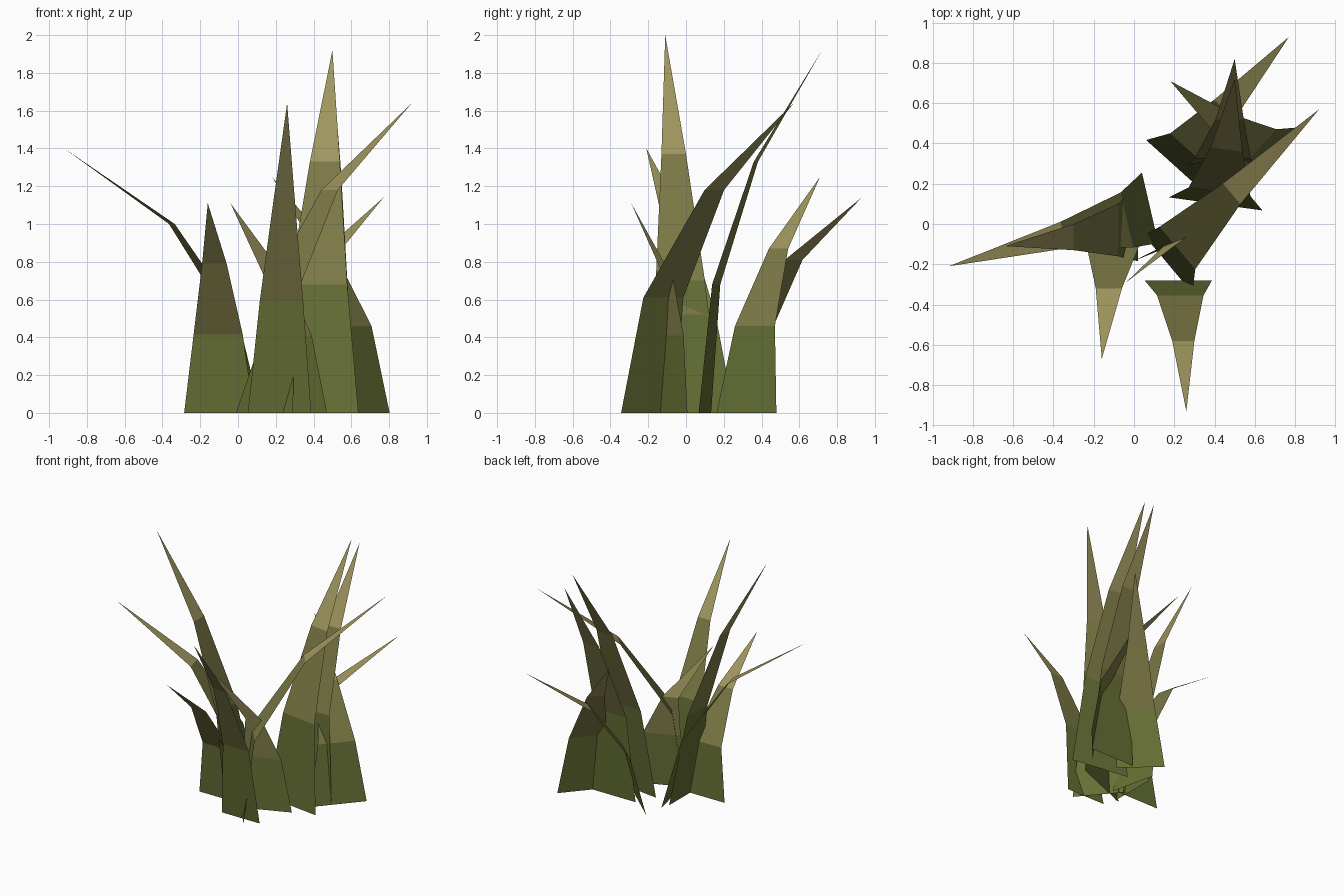
import bpy
import math
from mathutils import Vector

default_cube = bpy.data.objects.get("Cube")
if default_cube:
    bpy.data.objects.remove(default_cube, do_unlink=True)


def make_material(name, colour):
    material = bpy.data.materials.new(name)
    material.use_nodes = True
    material.diffuse_color = (*colour, 1)
    shader = next(n for n in material.node_tree.nodes if n.type == 'BSDF_PRINCIPLED')
    shader.inputs["Base Color"].default_value = (*colour, 1)
    shader.inputs["Roughness"].default_value = .9
    return material


# Green at the root, dry straw at the tip
bands = [
    make_material("root_green", (.13, .16, .035)),
    make_material("middle_olive", (.2, .19, .06)),
    make_material("tip_straw", (.34, .3, .11)),
]


def blade(name, turn, root, knee, bend, tip, widths):
    """A flat, tapering leaf: two bands and a pointed end along a bent spine."""
    across = Vector((math.cos(math.radians(turn)), math.sin(math.radians(turn)), 0))
    verts = []
    for centre, width in zip((root, knee, bend), widths):
        verts.append(Vector(centre) - across * width / 2)
        verts.append(Vector(centre) + across * width / 2)
    verts.append(Vector(tip))
    faces = [(0, 1, 3, 2), (2, 3, 5, 4), (4, 5, 6)]
    mesh = bpy.data.meshes.new(name)
    mesh.from_pydata(verts, [], faces)
    for material in bands:
        mesh.materials.append(material)
    for index, face in enumerate(mesh.polygons):
        face.material_index = index
    mesh.update()
    leaf = bpy.data.objects.new(name, mesh)
    bpy.context.collection.objects.link(leaf)
    return leaf


# Clump on the right side
blade("right_low_blade", turn=-77,
      root=(.08, .08, 0), knee=(-.035, .02, .52), bend=(-.35, -.055, 1),
      tip=(-.92, -.21, 1.4), widths=(.36, .28, .135))
blade("right_tall_blade", turn=90,
      root=(.02, 0, 0), knee=(-.08, -.03, .7), bend=(-.3, -.065, 1.37),
      tip=(-.64, -.11, 2), widths=(.37, .26, .13))
blade("right_front_blade", turn=0,
      root=(-.1, -.08, 0), knee=(-.105, -.11, .415), bend=(-.125, -.32, .79),
      tip=(-.16, -.67, 1.11), widths=(.37, .26, .13))

# Blades leaning forward
blade("front_blade", turn=0,
      root=(.22, -.28, 0), knee=(.23, -.355, .59), bend=(.245, -.58, 1.14),
      tip=(.26, -.93, 1.64), widths=(.335, .23, .11))
blade("inner_blade", turn=22,
      root=(.23, -.09, 0), knee=(.26, -.065, .41), bend=(.2, -.09, .71),
      tip=(-.04, -.29, 1.11), widths=(.52, .28, .12))

# Clump on the left side and back
blade("left_blade", turn=-50,
      root=(.17, -.2, 0), knee=(.215, -.12, .61), bend=(.485, .15, 1.18),
      tip=(.92, .57, 1.64), widths=(.375, .276, .135))
blade("back_left_blade", turn=-42,
      root=(.19, .3, 0), knee=(.28, .36, .43), bend=(.45, .57, .81),
      tip=(.77, .93, 1.14), widths=(.35, .27, .14))
blade("back_right_blade", turn=49,
      root=(.665, .32, 0), knee=(.615, .365, .46), bend=(.455, .49, .87),
      tip=(.18, .71, 1.25), widths=(.42, .28, .135))
blade("back_tall_blade", turn=-8,
      root=(.405, .1, 0), knee=(.425, .16, .68), bend=(.46, .37, 1.33),
      tip=(.5, .72, 1.92), widths=(.47, .31, .16))
blade("rear_tall_blade", turn=0,
      root=(.44, .28, 0), knee=(.44, .325, .68), bend=(.475, .52, 1.29),
      tip=(.5, .82, 1.85), widths=(.38, .28, .14))
